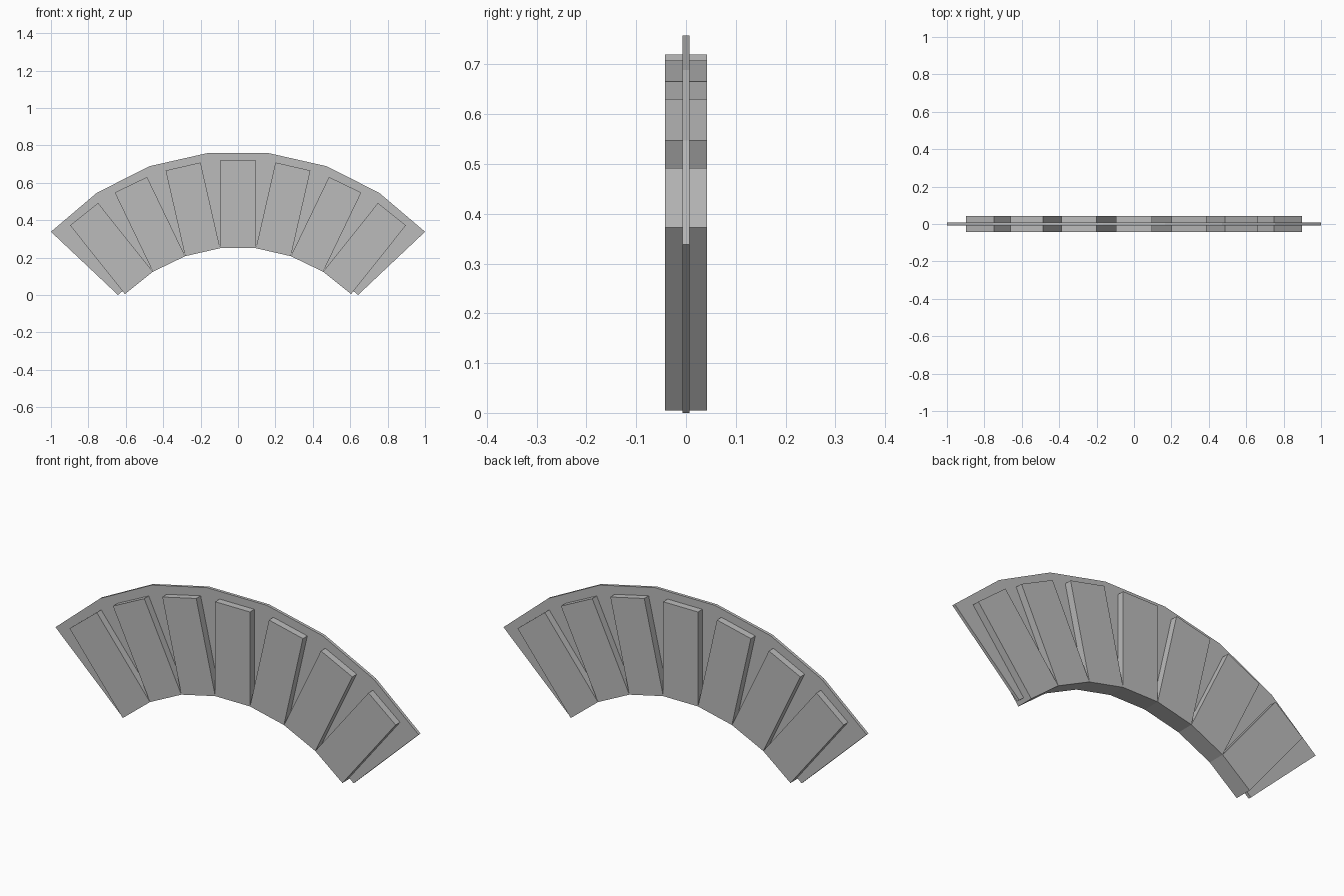
import bpy, bmesh, math
from mathutils import Matrix

if "Cube" in bpy.data.objects:
    bpy.data.objects.remove(bpy.data.objects["Cube"], do_unlink=True)

COUNT = 7
CENTRE_Z = -0.60              # centre of the arch circle
STEP = math.radians(90 / COUNT)

stone = bpy.data.materials.new("stone_grey")
stone.use_nodes = True
GREY = (0.5, 0.5, 0.5, 1)
stone.diffuse_color = GREY
stone.node_tree.nodes["Principled BSDF"].inputs["Base Color"].default_value = GREY


def add_object(name, bm):
    bmesh.ops.recalc_face_normals(bm, faces=bm.faces)
    mesh = bpy.data.meshes.new(name)
    bm.to_mesh(mesh)
    bm.free()
    mesh.materials.append(stone)
    obj = bpy.data.objects.new(name, mesh)
    bpy.context.collection.objects.link(obj)
    return obj


# Arch stones: straight blocks fanned around the centre, touching at the inner edge
inner, outer, depth = 0.85, 1.32, 0.085
width = 2 * inner * math.tan(STEP / 2)
for i in range(COUNT):
    angle = (i - COUNT // 2) * STEP
    bm = bmesh.new()
    bmesh.ops.create_cube(bm, size=1, matrix=(
        Matrix.Translation((0, 0, CENTRE_Z))
        @ Matrix.Rotation(angle, 4, 'Y')
        @ Matrix.Translation((0, 0, (inner + outer) / 2))
        @ Matrix.Diagonal((width, depth, outer - inner, 1))))
    add_object(f"arch_stone_{i + 1}", bm)

# Thin faceted backing band running through the middle of the stones
half_band = 0.0075
outer_half = [(0.166, 0.758), (0.471, 0.689), (0.754, 0.547), (1.0, 0.338)]
inner_half = [(0.642, 0.0), (0.482, 0.134), (0.301, 0.225), (0.103, 0.27)]
right_half = outer_half + inner_half
outline = right_half + [(-x, z) for x, z in reversed(right_half)]
bm = bmesh.new()
verts = [bm.verts.new((x, -half_band, z)) for x, z in outline]
face = bm.faces.new(verts)
side = bmesh.ops.extrude_face_region(bm, geom=[face])
moved = [v for v in side["geom"] if isinstance(v, bmesh.types.BMVert)]
bmesh.ops.translate(bm, verts=moved, vec=(0, 2 * half_band, 0))
add_object("backing_band", bm)
